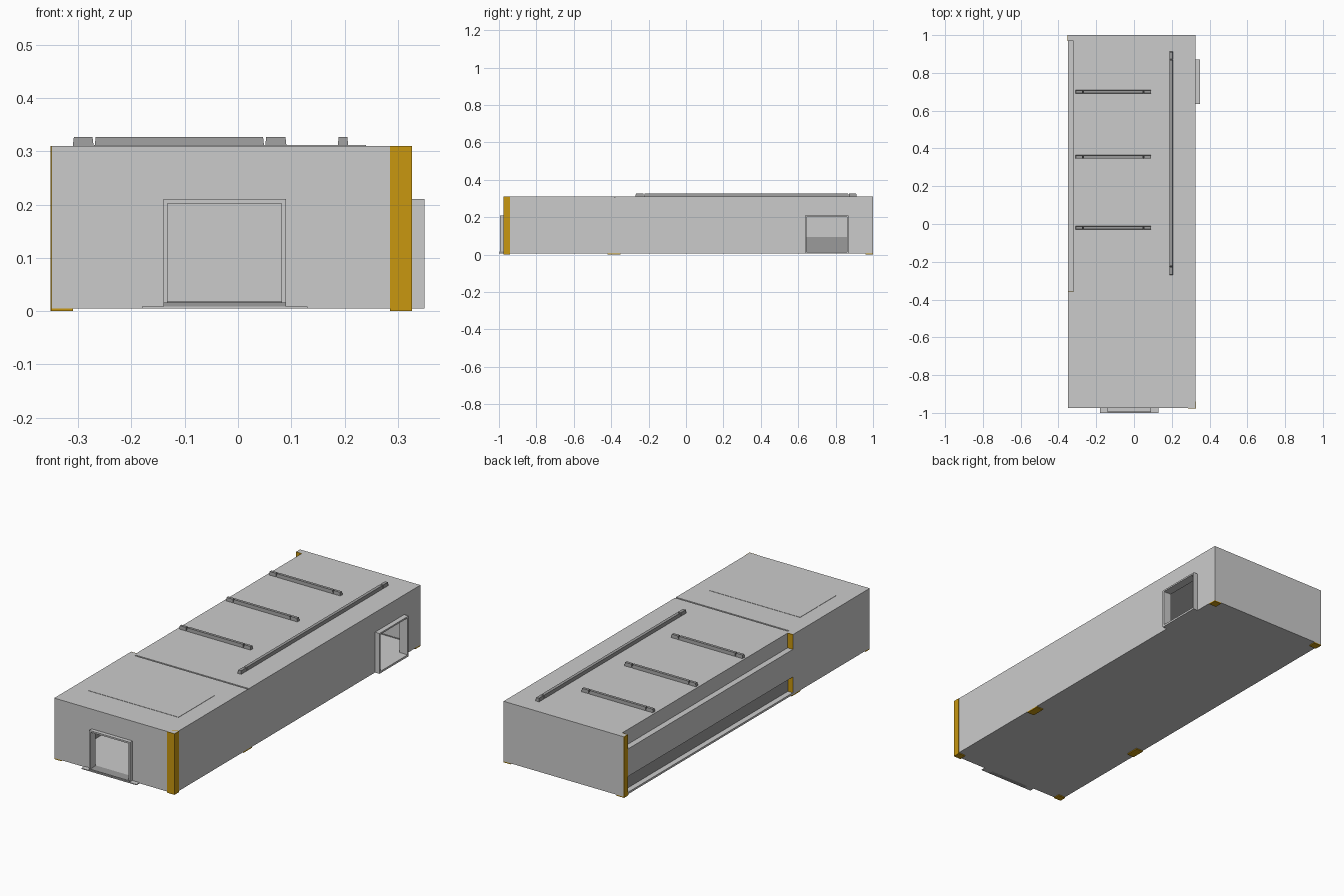
import bpy, bmesh

if "Cube" in bpy.data.objects:
    bpy.data.objects.remove(bpy.data.objects["Cube"], do_unlink=True)


def material(name, rgb):
    m = bpy.data.materials.new(name)
    m.use_nodes = True
    m.diffuse_color = (*rgb, 1)
    node = next(n for n in m.node_tree.nodes if n.type == "BSDF_PRINCIPLED")
    node.inputs["Base Color"].default_value = (*rgb, 1)
    node.inputs["Roughness"].default_value = 0.8
    return m


LIGHT = material("light_grey", (0.6, 0.6, 0.6))
DARK = material("dark_grey", (0.33, 0.33, 0.33))
YELLOW = material("safety_yellow", (0.58, 0.31, 0.005))


def box(name, x, y, z, mat, taper=0.0):
    """Box from (min, max) ranges; taper pulls the top edges inward."""
    bm = bmesh.new()
    bmesh.ops.create_cube(bm, size=1)
    for v in bm.verts:
        top = v.co.z > 0
        for i, (lo, hi) in enumerate((x, y, z)):
            inset = taper if top and i < 2 else 0
            v.co[i] = hi - inset if v.co[i] > 0 else lo + inset
    mesh = bpy.data.meshes.new(name)
    bm.to_mesh(mesh)
    bm.free()
    mesh.materials.append(mat)
    ob = bpy.data.objects.new(name, mesh)
    bpy.context.collection.objects.link(ob)
    return ob


# Body dimensions
X0, X1, Y0, Y1 = -0.35, 0.325, -0.975, 1.0
Z0, Z1, FLOOR = 0.005, 0.31, 0.015
BAY_Y = (-0.36, 0.97)      # side bay extent
BAY_X = -0.32              # side bay back wall
LOW = (FLOOR, 0.095)       # lower bay
HIGH = (0.235, Z1 + 0.05)  # upper bay, open to the roof edge

# Hollow hull with doorways, side bays and a roof seam
hull = box("hull", (X0, X1), (Y0, Y1), (Z0, Z1), LIGHT)
cuts = [
    ((-0.305, 0.305), (-0.955, 0.98), (FLOOR, 0.29)),
    ((-0.133, 0.083), (-1.05, -0.9), (FLOOR, 0.203)),
    ((0.28, 0.4), (0.643, 0.862), (FLOOR, 0.203)),
    ((-0.5, BAY_X), BAY_Y, LOW),
    ((-0.5, BAY_X), BAY_Y, HIGH),
    ((-0.31, 0.5), (-0.384, -0.376), (Z1 - 0.003, 0.4)),
]
cutters = []
for i, c in enumerate(cuts):
    cutter = box(f"cutter_{i}", *c, LIGHT)
    cutter.hide_render = True
    mod = hull.modifiers.new("cut", "BOOLEAN")
    mod.operation = "DIFFERENCE"
    mod.solver = "EXACT"
    mod.object = cutter
    cutters.append(cutter)
bpy.context.view_layer.update()
deps = bpy.context.evaluated_depsgraph_get()
mesh = bpy.data.meshes.new_from_object(hull.evaluated_get(deps))
hull.modifiers.clear()
hull.data = mesh
for c in cutters:
    bpy.data.objects.remove(c, do_unlink=True)

# Dark lining of the lower bay, outside and inside
box("bay_lining", (BAY_X - 0.002, BAY_X + 0.001), BAY_Y, LOW, DARK)
box("inner_skirting", (-0.306, -0.303), (-0.95, 0.975), LOW, DARK)
box("back_skirting", (-0.3, 0.3), (0.977, 0.981), (FLOOR, 0.018), DARK)
box("front_door_sill", (-0.14, 0.09), (-0.998, -0.95), (Z0, 0.016), DARK)

# Yellow bay ends
for side, y in (("front", BAY_Y[0]), ("back", BAY_Y[1])):
    for level, z in (("lower", LOW), ("upper", (0.235, Z1))):
        box(f"{side}_{level}_bay_end", (X0, BAY_X), (y - 0.002, y + 0.002), z, YELLOW)

# Yellow corner posts
box("front_corner_post", (0.285, X1 + 0.002), (Y0 - 0.002, -0.94), (0, Z1), YELLOW)
box("back_corner_strip", (X0 - 0.002, X0 + 0.001), (BAY_Y[1], Y1), (0, Z1), YELLOW)

# Yellow foot plates
for i, (y0, y1) in enumerate(((Y0, -0.94), (-0.42, -0.35), (0.96, Y1))):
    box(f"left_foot_{i}", (X1 - 0.04, X1), (y0, y1), (0, Z0 + 0.001), YELLOW)
    box(f"right_foot_{i}", (X0, X0 + 0.04), (y0, y1), (0, Z0 + 0.001), YELLOW)

# Front door frame and step
T = 0.008
for name, x, z in (
    ("front_jamb_right", (-0.14, -0.14 + T), (Z0, 0.21)),
    ("front_jamb_left", (0.09 - T, 0.09), (Z0, 0.21)),
    ("front_lintel", (-0.14, 0.09), (0.21 - T, 0.21)),
):
    box(name, x, (-0.995, Y0), z, LIGHT)
box("front_step", (-0.18, 0.13), (-1.0, Y0), (Z0, Z0 + 0.004), LIGHT)

# Side door frame
for name, y, z in (
    ("side_jamb_front", (0.635, 0.635 + T), (Z0, 0.21)),
    ("side_jamb_back", (0.87 - T, 0.87), (Z0, 0.21)),
    ("side_lintel", (0.635, 0.87), (0.21 - T, 0.21)),
    ("side_sill", (0.635, 0.87), (Z0, FLOOR)),
):
    box(name, (X1, 0.35), y, z, LIGHT)

# Shallow roof hatch
box("roof_hatch", (-0.27, 0.24), (-0.82, -0.53), (Z1 - 0.001, Z1 + 0.0015), LIGHT)

# Roof rails: a main bar with a block at each end
RAIL_Z = (Z1, 0.327)
for i, y in enumerate((-0.02, 0.355, 0.70)):
    w = (y - 0.009, y + 0.009)
    box(f"cross_rail_{i}", (-0.269, 0.049), w, RAIL_Z, DARK, 0.002)
    box(f"cross_rail_{i}_right_end", (-0.31, -0.271), w, RAIL_Z, DARK, 0.002)
    box(f"cross_rail_{i}_left_end", (0.051, 0.091), w, RAIL_Z, DARK, 0.002)
LONG = (0.187, 0.207)
box("long_rail", LONG, (-0.224, 0.869), RAIL_Z, DARK, 0.002)
box("long_rail_front_end", LONG, (-0.27, -0.226), RAIL_Z, DARK, 0.002)
box("long_rail_back_end", LONG, (0.871, 0.912), RAIL_Z, DARK, 0.002)
